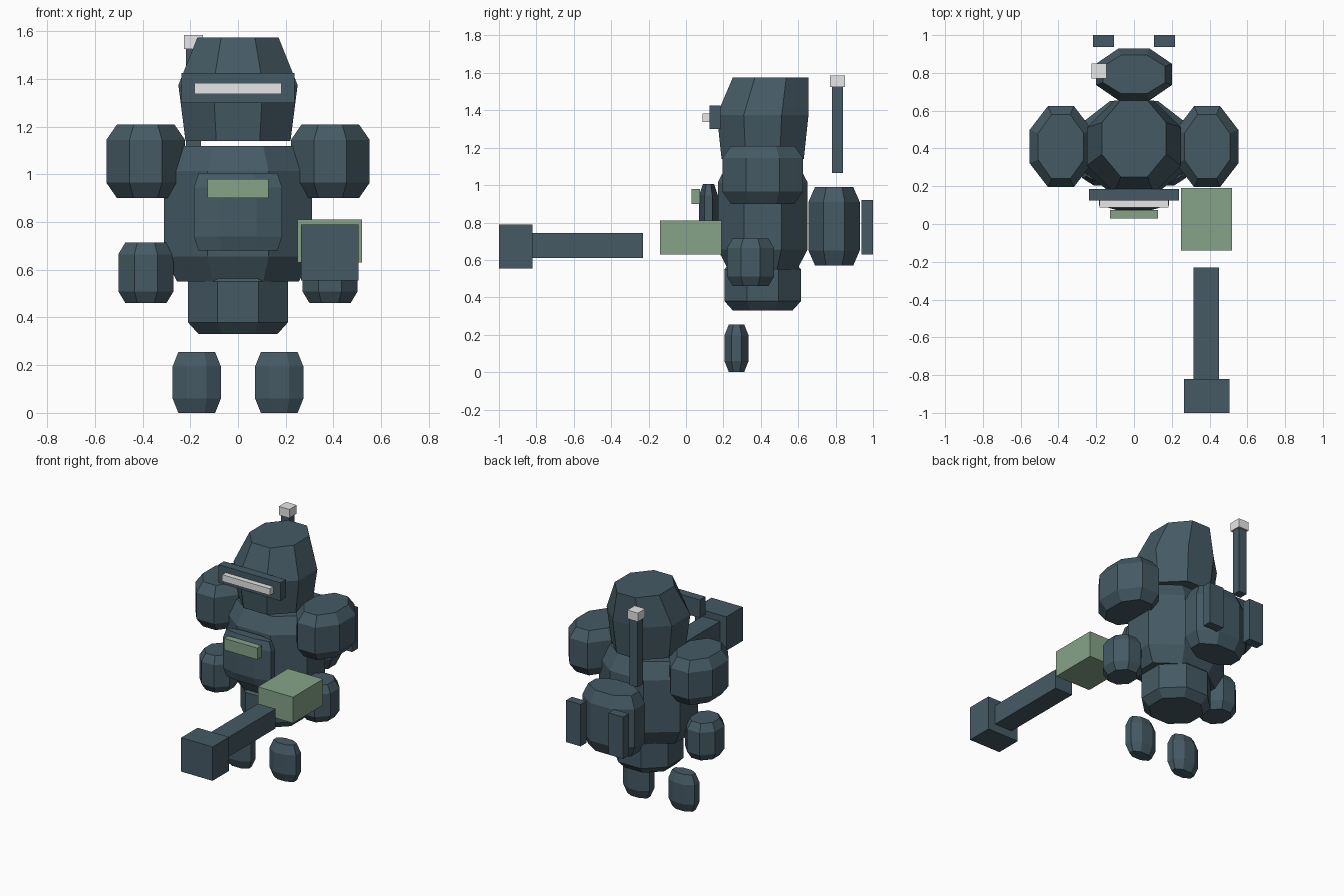
import bpy
import bmesh
from math import cos, sin, pi

if "Cube" in bpy.data.objects:
    bpy.data.objects.remove(bpy.data.objects["Cube"], do_unlink=True)


def material(name, rgb):
    m = bpy.data.materials.new(name)
    m.use_nodes = True
    lin = [((c / 255 + 0.055) / 1.055) ** 2.4 for c in rgb]
    m.diffuse_color = (*lin, 1)
    m.node_tree.nodes["Principled BSDF"].inputs["Base Color"].default_value = (*lin, 1)
    return m


slate = material("slate", (69, 90, 100))
green = material("sage green", (134, 163, 137))
pale = material("pale grey", (238, 238, 238))


def finish(name, bm, mat):
    bmesh.ops.recalc_face_normals(bm, faces=bm.faces)
    mesh = bpy.data.meshes.new(name)
    bm.to_mesh(mesh)
    bm.free()
    mesh.materials.append(mat)
    obj = bpy.data.objects.new(name, mesh)
    bpy.context.collection.objects.link(obj)
    return obj


def loft(name, rings, mat=slate):
    """Octagonal body through rings of (x centre, y centre, z, half width, half depth)."""
    bm = bmesh.new()
    loops = []
    k = 1 / cos(pi / 8)
    for cx, cy, z, w, d in rings:
        angles = [(i + 0.5) * pi / 4 for i in range(8)]
        loops.append([bm.verts.new((cx + w * k * cos(a), cy + d * k * sin(a), z)) for a in angles])
    for low, high in zip(loops, loops[1:]):
        for i in range(8):
            j = (i + 1) % 8
            bm.faces.new((low[i], low[j], high[j], high[i]))
    bm.faces.new(loops[0][::-1])
    bm.faces.new(loops[-1])
    return finish(name, bm, mat)


def pod(name, cx, cy, w, d, z0, z1, inset, rise):
    """Octagonal body with chamfered ends."""
    return loft(name, [(cx, cy, z0, w - inset, d - inset), (cx, cy, z0 + rise, w, d),
                       (cx, cy, z1 - rise, w, d), (cx, cy, z1, w - inset, d - inset)])


def box(name, x, y, z, mat=slate):
    """Box given by its (min, max) along each axis."""
    bm = bmesh.new()
    bmesh.ops.create_cube(bm, size=1)
    for v in bm.verts:
        v.co = [sum(r) / 2 + c * (r[1] - r[0]) for r, c in zip((x, y, z), v.co)]
    return finish(name, bm, mat)


# Head, leaning back at the brow, with visor
loft("head", [(0, 0.41, 1.14, 0.22, 0.22), (0, 0.41, 1.375, 0.25, 0.245),
              (0, 0.4525, 1.575, 0.17, 0.2025)])
box("visor_frame", (-0.237, 0.237), (0.125, 0.185), (1.30, 1.425))
box("visor_light", (-0.183, 0.183), (0.088, 0.125), (1.338, 1.384), pale)

# Body
pod("torso", 0, 0.41, 0.31, 0.24, 0.55, 1.12, 0.055, 0.105)
pod("pelvis", 0, 0.41, 0.21, 0.205, 0.33, 0.60, 0.045, 0.05)
pod("chest_plate", 0, 0.12, 0.185, 0.05, 0.68, 1.005, 0.02, 0.06)
box("chest_badge_plate", (-0.127, 0.127), (0.03, 0.075), (0.90, 0.98), green)

# Limbs
for side, s in (("left", 1), ("right", -1)):
    pod(side + "_shoulder", s * 0.387, 0.41, 0.165, 0.215, 0.90, 1.21, 0.045, 0.065)
    pod(side + "_hand", s * 0.386, 0.345, 0.116, 0.125, 0.46, 0.715, 0.03, 0.05)
    pod(side + "_leg", s * 0.173, 0.27, 0.101, 0.065, 0, 0.255, 0.024, 0.06)
    x = sorted((s * 0.107, s * 0.218))
    box(side + "_thruster", x, (0.938, 1.0), (0.63, 0.92))

# Backpack and antenna
pod("backpack", 0, 0.792, 0.2, 0.137, 0.57, 0.99, 0.035, 0.08)
box("antenna", (-0.217, -0.155), (0.78, 0.84), (1.065, 1.525))
box("antenna_tip", (-0.226, -0.146), (0.77, 0.85), (1.525, 1.585), pale)

# Cannon
box("cannon_body", (0.25, 0.52), (-0.14, 0.19), (0.63, 0.81), green)
box("cannon_barrel", (0.315, 0.45), (-0.82, -0.23), (0.61, 0.745))
box("cannon_muzzle", (0.265, 0.505), (-1.0, -0.82), (0.555, 0.79))
